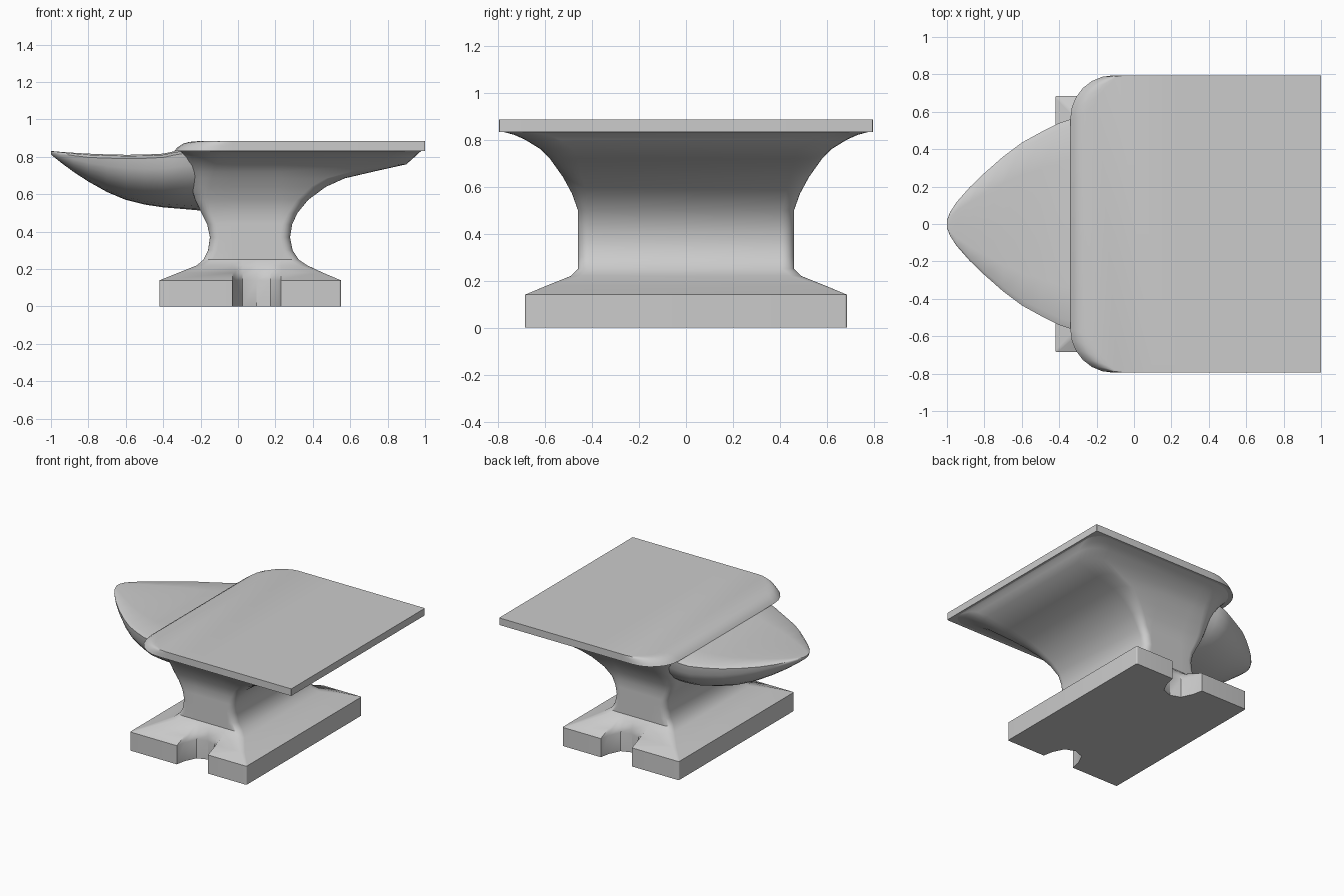
import bpy, bmesh, math

if "Cube" in bpy.data.objects:
    bpy.data.objects.remove(bpy.data.objects["Cube"])


def loft(name, rings, angle):
    """Skin a stack of equal-sized closed rings and cap both ends."""
    bm = bmesh.new()
    rows = [[bm.verts.new(p) for p in ring] for ring in rings]
    n = len(rows[0])
    for a, b in zip(rows, rows[1:]):
        for i in range(n):
            j = (i + 1) % n
            bm.faces.new((a[i], a[j], b[j], b[i]))
    bm.faces.new(rows[0][::-1])
    bm.faces.new(rows[-1])
    bmesh.ops.recalc_face_normals(bm, faces=bm.faces)
    mesh = bpy.data.meshes.new(name)
    bm.to_mesh(mesh)
    bm.free()
    ob = bpy.data.objects.new(name, mesh)
    bpy.context.collection.objects.link(ob)
    bpy.ops.object.select_all(action='DESELECT')
    bpy.context.view_layer.objects.active = ob
    ob.select_set(True)
    bpy.ops.object.shade_smooth_by_angle(angle=math.radians(angle))
    return ob


def outline(z, xl, xr, yh, cl, cr):
    """Rounded rectangle, notched in the front and back wherever it is wider than the waist."""
    seg = 6
    depth = max(0, yh - 0.5) if z < 0.3 else 0
    half = []
    for i in range(seg + 1):
        a = math.pi / 2 * i / seg
        half.append((xl + cl * (1 - math.cos(a)), -yh + cl * (1 - math.sin(a))))
    for dx, k in ((-.13, 0), (-.115, .4), (-.075, .85), (0, 1),
                  (.075, .85), (.115, .4), (.13, 0)):
        half.append((0.1 + dx, -yh + depth * k))
    for i in range(seg + 1):
        a = math.pi / 2 * i / seg
        half.append((xr - cr * (1 - math.sin(a)), -yh + cr * (1 - math.cos(a))))
    pts = half + [(x, -y) for x, y in reversed(half)]
    return [(x, y, z) for x, y in pts]


# Base, waist and flaring heel: z, left x, right x, half depth, left and right corner radius
body = [
    (0.00, -.42, .55, .685, .01, .01),
    (0.14, -.42, .55, .685, .01, .01),
    (0.18, -.32, .455, .59, .02, .02),
    (0.22, -.22, .37, .49, .04, .04),
    (0.25, -.185, .325, .46, .05, .05),
    (0.30, -.16, .292, .46, .05, .05),
    (0.37, -.15, .278, .46, .05, .05),
    (0.44, -.165, .29, .46, .05, .05),
    (0.50, -.195, .318, .46, .05, .05),
    (0.57, -.23, .375, .485, .07, .06),
    (0.64, -.25, .47, .523, .10, .08),
    (0.685, -.26, .57, .555, .12, .10),
    (0.72, -.27, .72, .58, .14, .12),
    (0.76, -.28, .90, .62, .16, .14),
    (0.80, -.29, .945, .685, .19, .15),
    (0.82, -.30, .965, .73, .21, .14),
    (0.835, -.31, .985, .785, .22, .10),
]
loft("base_and_body", [outline(*r) for r in body], 40)

# Flat working table with a rounded step towards the horn
table = [
    (0.832, -.34, 1, .795, .23, .005),
    (0.85, -.325, 1, .795, .23, .005),
    (0.87, -.295, 1, .795, .22, .005),
    (0.88, -.26, 1, .795, .20, .005),
    (0.885, -.20, 1, .795, .15, .005),
]
loft("table", [outline(*r) for r in table], 40)

# Horn: x, half width, top z, bottom z
horn = [
    (-1.0, .02, .83, .815), (-.985, .06, .83, .80), (-.95, .115, .827, .772),
    (-.88, .195, .822, .72), (-.8, .272, .817, .668), (-.7, .36, .813, .612),
    (-.6, .435, .811, .57), (-.5, .49, .812, .545), (-.4, .54, .817, .53),
    (-.34, .56, .83, .525), (-.28, .565, .84, .52), (-.19, .55, .85, .512),
]


def horn_ring(x, w, top, bot):
    seg = 16
    lip = min(0.02, (top - bot) * 0.15)
    ring = []
    for i in range(seg + 1):
        a = math.pi * i / seg
        c, s = math.cos(a), math.sin(a)
        y = w * math.copysign(abs(c) ** 0.85, c)
        ring.append((x, y, top - lip - (top - lip - bot) * s ** 0.9))
    ring += [(x, -w * 0.93, top - lip * .3), (x, -w * .6, top), (x, 0, top),
             (x, w * .6, top), (x, w * 0.93, top - lip * .3)]
    return ring


loft("horn", [horn_ring(*r) for r in horn], 50)
